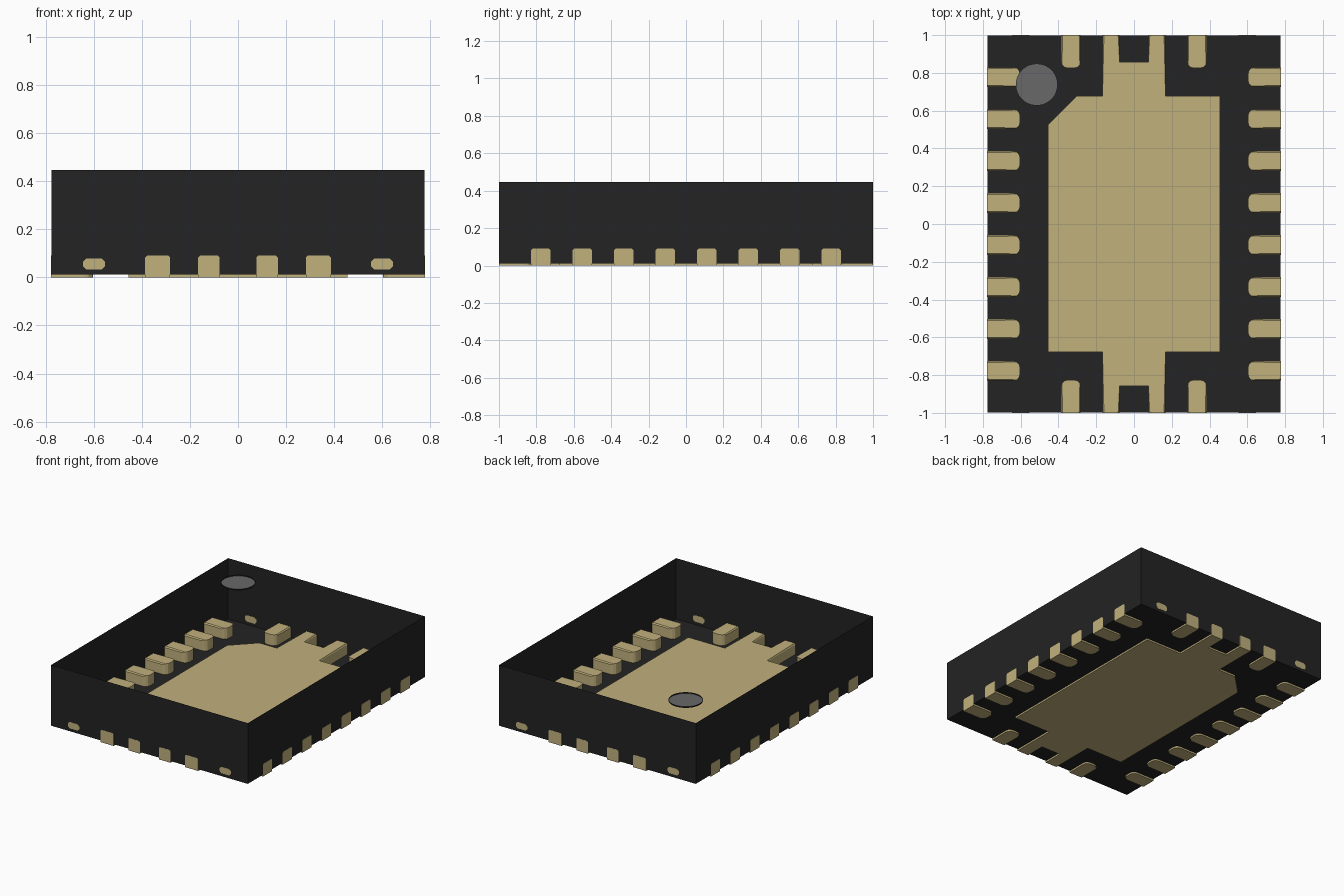
import bpy, bmesh, math
from mathutils import Vector

cube = bpy.data.objects.get("Cube")
if cube:
    bpy.data.objects.remove(cube)


def material(name, rgb):
    m = bpy.data.materials.new(name)
    m.use_nodes = True
    m.diffuse_color = (*rgb, 1)
    m.node_tree.nodes["Principled BSDF"].inputs["Base Color"].default_value = (*rgb, 1)
    return m


BLACK = material("black plastic", (0.0172, 0.0168, 0.0168))
GOLD = material("pale gold metal", (0.535, 0.440, 0.203))
GREY = material("grey marking", (0.140, 0.140, 0.140))

HX, HY = 0.778, 1.0          # half width and half length
BASE, TOP, PIN_TOP = 0.012, 0.446, 0.09
SKIN = 0.0012                # metal stands this far proud of the walls


def finish(name, bm, mat):
    bmesh.ops.recalc_face_normals(bm, faces=bm.faces[:])
    me = bpy.data.meshes.new(name)
    bm.to_mesh(me)
    bm.free()
    me.materials.append(mat)
    ob = bpy.data.objects.new(name, me)
    bpy.context.collection.objects.link(ob)
    return ob


def prism(name, outline, z0, z1, mat, ease_from=None):
    """Extrude an outline upward; ease top edges running to the y ends."""
    bm = bmesh.new()
    face = bm.faces.new([bm.verts.new((x, y, z0)) for x, y in outline])
    ext = bmesh.ops.extrude_face_region(bm, geom=[face])
    for v in ext["geom"]:
        if isinstance(v, bmesh.types.BMVert):
            v.co.z = z1
    if ease_from is not None:
        edges = [e for e in bm.edges
                 if all(abs(v.co.z - z1) < 1e-5 for v in e.verts)
                 and abs(e.verts[0].co.x - e.verts[1].co.x) < 1e-5
                 and max(abs(v.co.y) for v in e.verts) > ease_from]
        bmesh.ops.bevel(bm, geom=edges, offset=0.008, segments=1, affect='EDGES')
    return finish(name, bm, mat)


# Package shell: floor and four walls, open at the top
bm = bmesh.new()
bmesh.ops.create_cube(bm, size=1)
for v in bm.verts:
    v.co = Vector((v.co.x * 2 * (HX - SKIN), v.co.y * 2 * (HY - SKIN),
                   BASE if v.co.z < 0 else TOP))
bmesh.ops.delete(bm, geom=[f for f in bm.faces if f.normal.z > 0.9], context='FACES_ONLY')
finish("package_shell", bm, BLACK)

# Exposed centre pad with one clipped corner and a forked tab at each end
W, L, TAB, SLOT, SLOT_Y = 0.455, 0.677, 0.167, 0.076, 0.857
tab = [(TAB, L), (TAB, HY), (SLOT, HY), (SLOT, SLOT_Y),
       (-SLOT, SLOT_Y), (-SLOT, HY), (-TAB, HY), (-TAB, L)]
outline = ([(W, -L), (W, L)] + tab + [(-W + 0.15, L), (-W, L - 0.15), (-W, -L)]
           + [(-x, -y) for x, y in tab])
prism("centre_pad", outline, 0, PIN_TOP, GOLD, ease_from=0.99)

# Pins: a rounded inner end, drawn pointing along +y from its wall end
PIN_LEN, PIN_HALF, R = 0.175, 0.052, 0.036


def pin(name, x, y, angle):
    arc = [(PIN_HALF - R + R * math.cos(a), PIN_LEN - R + R * math.sin(a))
           for a in (i * math.pi / 6 for i in range(4))]
    shape = [(PIN_HALF, 0)] + arc + [(-px, py) for px, py in reversed(arc)] + [(-PIN_HALF, 0)]
    # local y is measured back from the wall, so the outer end is at -1
    ob = prism(name, [(px, py - 1) for px, py in shape], 0, PIN_TOP, GOLD, ease_from=0.99)
    for v in ob.data.vertices:
        v.co.y += 1
    ob.location = (x, y, 0)
    ob.rotation_euler.z = angle


PITCH = 0.2222
for i in range(8):
    y = (i - 3.5) * PITCH
    pin(f"left_pin_{i + 1}", HX, y, math.pi / 2)
    pin(f"right_pin_{i + 1}", -HX, y, -math.pi / 2)
for side, x in (("left", 0.334), ("right", -0.334)):
    pin(f"front_{side}_pin", x, -HY, 0)
    pin(f"back_{side}_pin", x, HY, math.pi)

# Small tie bar ends showing near the corners of the end walls
for end, sy in (("front", -1), ("back", 1)):
    for side, sx in (("left", 1), ("right", -1)):
        a, b, c = 0.046, 0.023, 0.014
        octagon = [(a, b - c), (a - c, b), (c - a, b), (-a, b - c),
                   (-a, c - b), (c - a, -b), (a - c, -b), (a, c - b)]
        ob = prism(f"{end}_{side}_tie_bar", octagon, -SKIN, SKIN, GOLD)
        ob.rotation_euler.x = math.pi / 2
        ob.location = (sx * 0.599, sy * (HY - SKIN), 0.056)

# First pin marking: grey disc sunk inside a thin black rim
MX, MY, MR = -0.515, 0.738, 0.111
bm = bmesh.new()
bmesh.ops.create_circle(bm, cap_ends=True, segments=48, radius=MR)
finish("marker_disc", bm, GREY).location = (MX, MY, TOP - 0.009)
bm = bmesh.new()
bmesh.ops.create_cone(bm, cap_ends=False, segments=48, radius1=MR, radius2=MR, depth=0.009)
rim = finish("marker_rim", bm, BLACK)
rim.location = (MX, MY, TOP - 0.0045)
for p in rim.data.polygons:
    p.use_smooth = True
